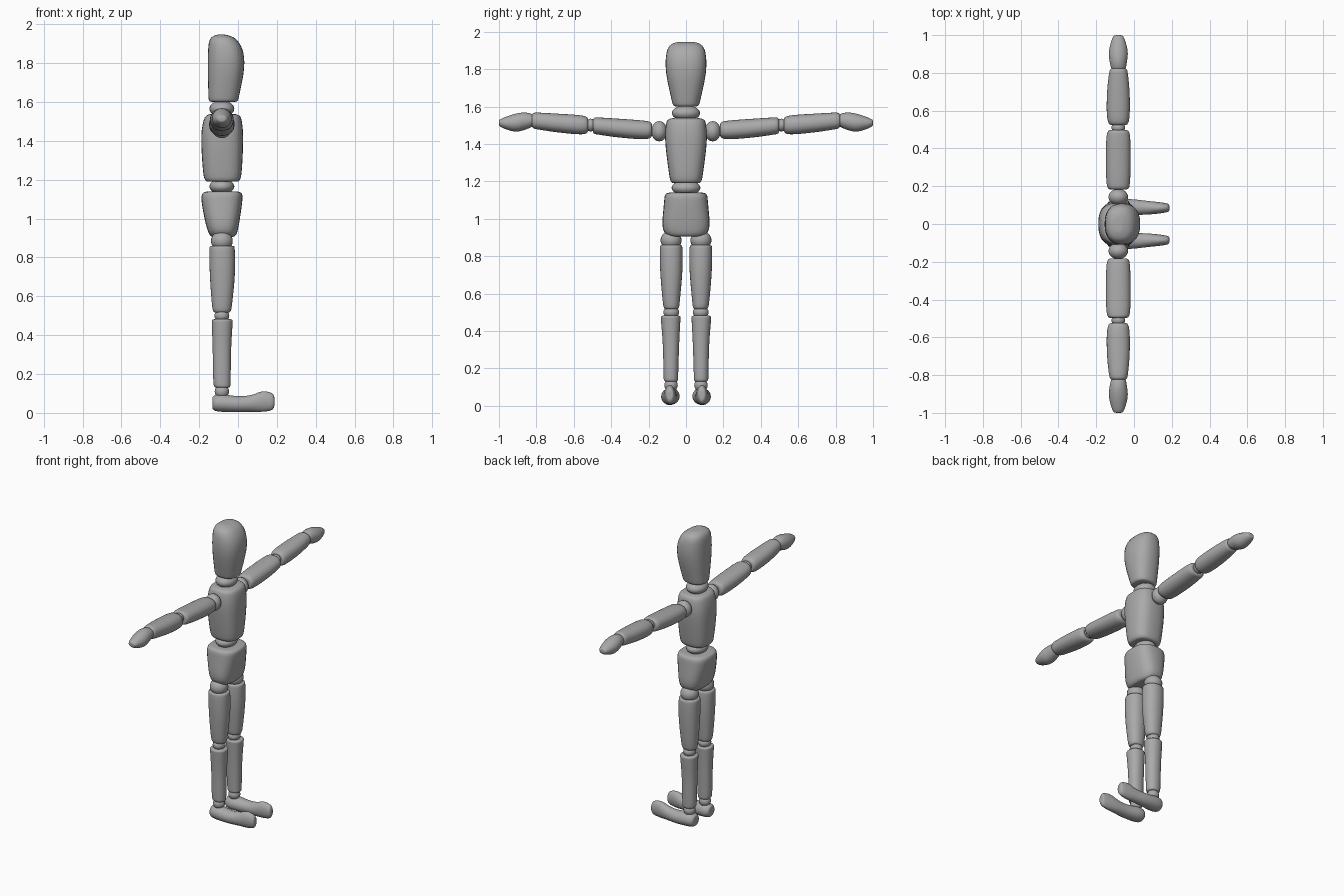
import bpy, bmesh, math

wood = bpy.data.materials.new("plain grey")
wood.diffuse_color = (0.4, 0.4, 0.4, 1)
CX = -0.083   # body axis in x
SEG = 28


def finish(name, bm):
    bmesh.ops.recalc_face_normals(bm, faces=bm.faces)
    me = bpy.data.meshes.new(name)
    bm.to_mesh(me)
    bm.free()
    me.materials.append(wood)
    ob = bpy.data.objects.new(name, me)
    bpy.context.collection.objects.link(ob)
    bpy.ops.object.select_all(action='DESELECT')
    ob.select_set(True)
    bpy.context.view_layer.objects.active = ob
    bpy.ops.object.shade_smooth_by_angle(angle=math.radians(50))
    return ob


def soften(rows):
    """Corner cutting that keeps both end sections."""
    for _ in range(2):
        out = [rows[0]]
        for a, b in zip(rows, rows[1:]):
            out.append([p * .75 + q * .25 for p, q in zip(a, b)])
            out.append([p * .25 + q * .75 for p, q in zip(a, b)])
        rows = out + [rows[-1]]
    return rows


def loft(name, axis, rows, power=2.0, side=1):
    """Rows are (t, u min, u max, v min, v max): t runs along the axis,
    u and v are the two other axes in x, y, z order."""
    bm = bmesh.new()
    rings = []
    for t, u0, u1, v0, v1 in soften(rows):
        ring = []
        for i in range(SEG):
            a = 2 * math.pi * i / SEG
            c, s = math.cos(a), math.sin(a)
            u = (u0 + u1) / 2 + (u1 - u0) / 2 * math.copysign(abs(c) ** (2 / power), c)
            v = (v0 + v1) / 2 + (v1 - v0) / 2 * math.copysign(abs(s) ** (2 / power), s)
            x, y, z = {'x': (t, u, v), 'y': (u, t, v), 'z': (u, v, t)}[axis]
            ring.append(bm.verts.new((x, y * side, z)))
        rings.append(ring)
    for a, b in zip(rings, rings[1:]):
        for i in range(SEG):
            j = (i + 1) % SEG
            bm.faces.new((a[i], a[j], b[j], b[i]))
    bm.faces.new(rings[0])
    bm.faces.new(rings[-1])
    return finish(name, bm)


def ball(name, center, radii):
    bm = bmesh.new()
    bmesh.ops.create_uvsphere(bm, u_segments=24, v_segments=14, radius=1)
    for v in bm.verts:
        v.co = [c + r * p for c, r, p in zip(center, radii, v.co)]
    return finish(name, bm)


# Head, flatter at the back, fuller at the face
loft("head", 'z', [
    (1.60, -.13, -.02, -.05, .05), (1.603, -.15, -.002, -.068, .068),
    (1.63, -.152, .006, -.076, .076), (1.77, -.156, .034, -.107, .107),
    (1.86, -.155, .03, -.11, .11), (1.925, -.148, -.005, -.095, .095),
    (1.946, -.115, -.055, -.05, .05), (1.946, -.09, -.08, -.01, .01)], 2.4)

# Trunk
loft("chest", 'z', [
    (1.19, -.14, -.02, -.05, .05), (1.19, -.168, .008, -.08, .08),
    (1.23, -.18, .02, -.09, .09), (1.42, -.192, .028, -.114, .114),
    (1.51, -.178, .02, -.108, .108), (1.535, -.16, .005, -.095, .095),
    (1.54, -.12, -.04, -.05, .05)], 2.7)
loft("hips", 'z', [
    (.905, -.12, -.04, -.06, .06), (.907, -.142, -.012, -.10, .10),
    (.95, -.162, .002, -.13, .13), (1.08, -.188, .022, -.118, .118),
    (1.13, -.188, .024, -.114, .114), (1.14, -.16, 0, -.095, .095),
    (1.14, -.12, -.04, -.05, .05)], 2.7)
ball("neck_joint", (CX, 0, 1.565), (.064, .075, .042))
ball("waist_joint", (CX, 0, 1.165), (.064, .077, .04))

for s, tag in ((1, "left"), (-1, "right")):
    # Leg
    ball(tag + "_hip_joint", (CX, s * .08, .885), (.056, .056, .052))
    loft(tag + "_thigh", 'z', [
        (.517, -.11, -.055, .055, .1), (.518, -.128, -.037, .038, .118),
        (.56, -.135, -.03, .033, .125), (.72, -.146, -.014, .018, .139),
        (.85, -.148, -.016, .018, .141), (.86, -.142, -.022, .025, .133),
        (.861, -.11, -.055, .055, .1)], 2.2, s)
    ball(tag + "_knee_joint", (CX, s * .079, .5), (.038, .042, .034))
    loft(tag + "_shin", 'z', [
        (.13, -.1, -.06, .06, .1), (.13, -.122, -.04, .043, .118),
        (.16, -.128, -.038, .042, .12), (.33, -.13, -.036, .037, .123),
        (.46, -.135, -.028, .03, .134), (.482, -.135, -.027, .029, .135),
        (.482, -.1, -.06, .06, .1)], 2.2, s)
    ball(tag + "_ankle_joint", (CX, s * .08, .11), (.037, .036, .036))
    loft(tag + "_foot", 'x', [
        (-.131, .07, .09, .04, .07), (-.131, .045, .12, .014, .086),
        (-.095, .03, .134, .005, .099), (0, .047, .131, .004, .084),
        (.07, .05, .122, .006, .09), (.125, .054, .117, .005, .114),
        (.175, .062, .11, .012, .104), (.187, .068, .102, .03, .085),
        (.187, .08, .09, .05, .065)], 2.0, s)

    # Arm, rising slightly towards the hand
    ball(tag + "_shoulder_joint", (CX, s * .143, 1.468), (.052, .043, .054))
    loft(tag + "_upper_arm", 'y', [
        (.183, -.11, -.055, 1.46, 1.49), (.183, -.138, -.028, 1.433, 1.517),
        (.22, -.147, -.02, 1.423, 1.525), (.36, -.15, -.017, 1.434, 1.535),
        (.47, -.146, -.02, 1.45, 1.542), (.497, -.136, -.03, 1.455, 1.54),
        (.497, -.11, -.055, 1.48, 1.51)], 2.2, s)
    ball(tag + "_elbow_joint", (CX, s * .51, 1.501), (.036, .03, .034))
    loft(tag + "_forearm", 'y', [
        (.525, -.11, -.055, 1.485, 1.52), (.525, -.133, -.032, 1.455, 1.545),
        (.57, -.145, -.022, 1.45, 1.555), (.69, -.144, -.022, 1.462, 1.562),
        (.79, -.134, -.031, 1.477, 1.568), (.823, -.126, -.038, 1.484, 1.566),
        (.823, -.11, -.055, 1.51, 1.54)], 2.2, s)
    loft(tag + "_hand", 'y', [
        (.815, -.11, -.055, 1.51, 1.54), (.815, -.118, -.045, 1.495, 1.558),
        (.86, -.13, -.037, 1.475, 1.57), (.91, -.135, -.031, 1.463, 1.563),
        (.965, -.122, -.044, 1.478, 1.545), (.998, -.108, -.058, 1.495, 1.53),
        (1.0, -.09, -.076, 1.508, 1.52)], 2.0, s)
